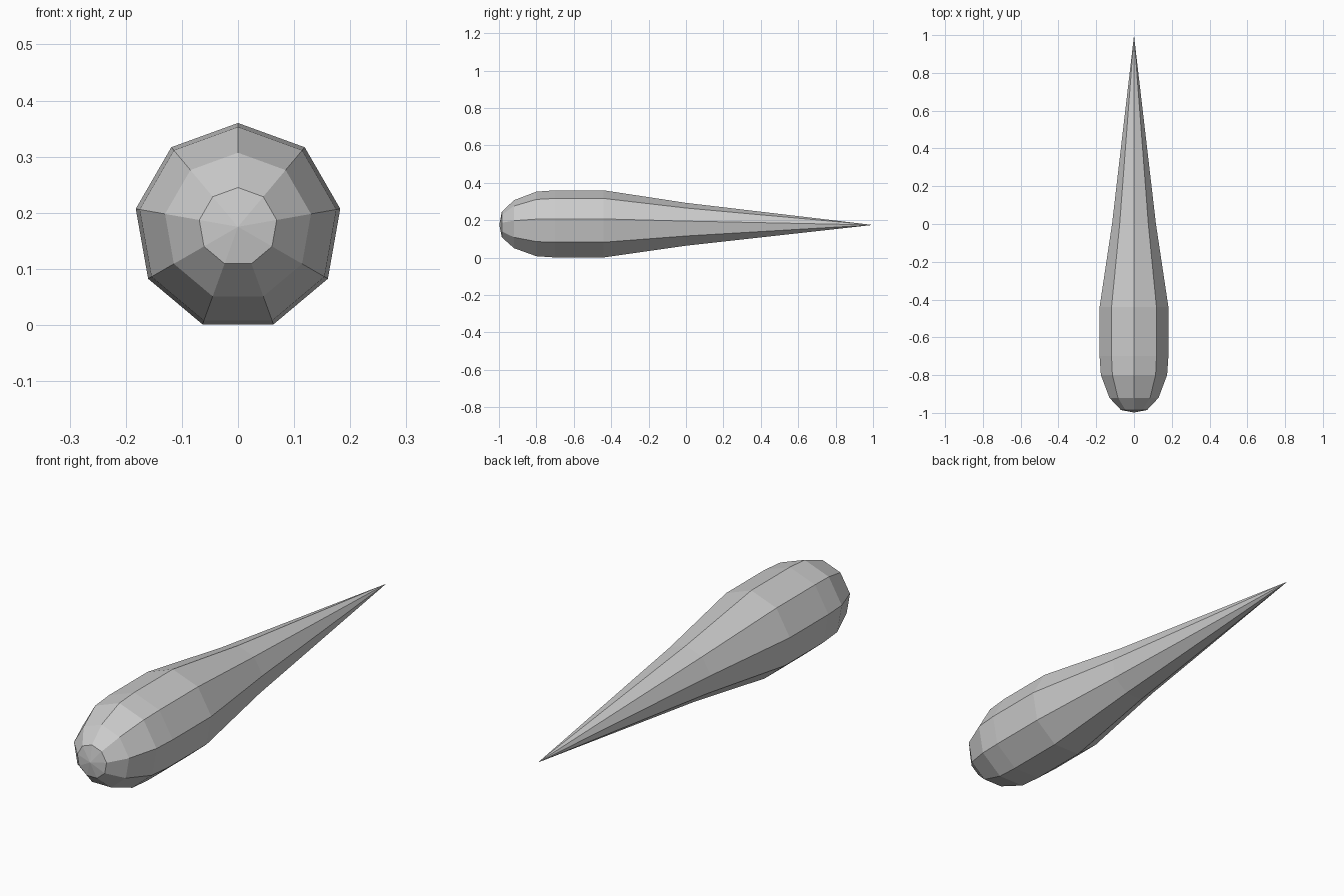
import bpy
import bmesh
import math

if "Cube" in bpy.data.objects:
    bpy.data.objects.remove(bpy.data.objects["Cube"])

SIDES = 9
AXIS_Z = 0.175

# Rings along the body: (y, radius), from blunt nose to needle tail
RINGS = [(-0.985, 0.07), (-0.92, 0.132), (-0.80, 0.178),
         (-0.70, 0.185), (-0.44, 0.185), (0.0, 0.118)]

grey = bpy.data.materials.new("light grey")
grey.diffuse_color = (0.6, 0.6, 0.6, 1)
grey.use_nodes = True
grey.node_tree.nodes["Principled BSDF"].inputs["Base Color"].default_value = grey.diffuse_color

bm = bmesh.new()


def ring(y, r):
    angles = [2 * math.pi * i / SIDES for i in range(SIDES)]
    return [bm.verts.new((r * math.sin(a), y, AXIS_Z + r * math.cos(a))) for a in angles]


# Body skin between neighbouring rings
loops = [ring(y, r) for y, r in RINGS]
for a, b in zip(loops, loops[1:]):
    for i in range(SIDES):
        j = (i + 1) % SIDES
        bm.faces.new((a[i], a[j], b[j], b[i]))

# Nose cap and tail point
for loop, y in ((loops[0], -0.998), (loops[-1], 0.998)):
    tip = bm.verts.new((0, y, AXIS_Z))
    for i in range(SIDES):
        bm.faces.new((loop[i], loop[(i + 1) % SIDES], tip))

bmesh.ops.recalc_face_normals(bm, faces=bm.faces)
mesh = bpy.data.meshes.new("teardrop_body")
bm.to_mesh(mesh)
bm.free()
mesh.materials.append(grey)
bpy.context.collection.objects.link(bpy.data.objects.new("teardrop_body", mesh))
